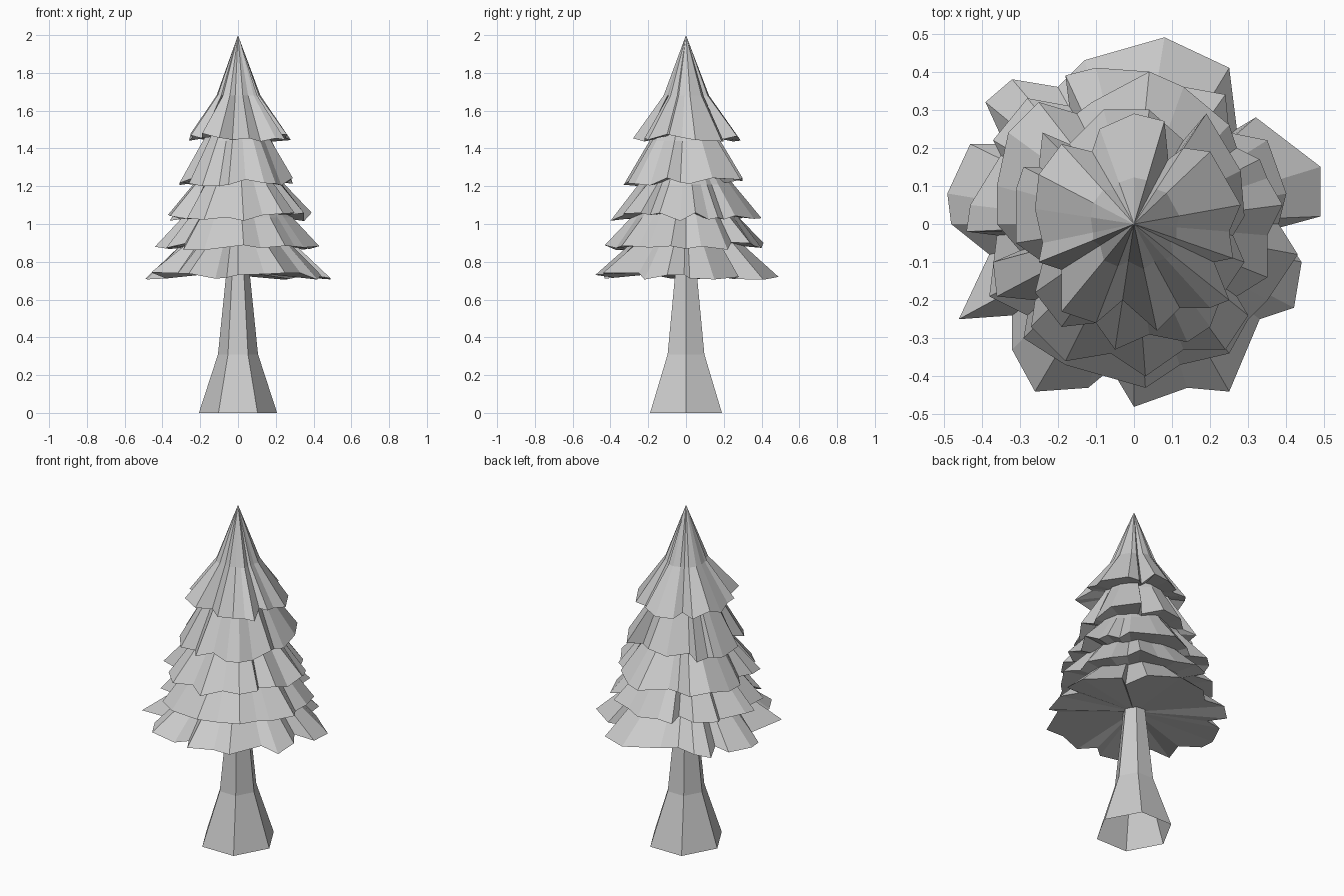
import bpy, bmesh, math, random

if "Cube" in bpy.data.objects:
    bpy.data.objects.remove(bpy.data.objects["Cube"])

random.seed(4)


def make_object(name, bm):
    bmesh.ops.recalc_face_normals(bm, faces=bm.faces)
    me = bpy.data.meshes.new(name)
    bm.to_mesh(me)
    bm.free()
    ob = bpy.data.objects.new(name, me)
    bpy.context.collection.objects.link(ob)
    return ob


def bridge(bm, a, b):
    n = len(a)
    for i in range(n):
        j = (i + 1) % n
        bm.faces.new((a[i], a[j], b[j], b[i]))


def fan(bm, ring, point):
    c = bm.verts.new(point)
    for i in range(len(ring)):
        bm.faces.new((ring[i], ring[(i + 1) % len(ring)], c))


def tier(name, outline, rim_z, mid_z, mid_r, apex_z):
    """Ragged skirt: rim, bend ring, hidden apex and shallow underside."""
    bm = bmesh.new()
    rim, mid = [], []
    mean = sum(math.hypot(x, y) for x, y in outline) / len(outline)
    for x, y in outline:
        r = math.hypot(x, y)
        rim.append(bm.verts.new((x, y, rim_z + random.uniform(-.02, .025))))
        k = mid_r * (.4 + .6 * r / mean) / r
        mid.append(bm.verts.new((x * k, y * k, mid_z)))
    bridge(bm, rim, mid)
    fan(bm, mid, (0, 0, apex_z))
    fan(bm, rim, (0, 0, rim_z + .03))
    return make_object(name, bm)


def pairs(text):
    v = [int(s) / 100 for s in text.split()]
    return list(zip(v[::2], v[1::2]))


# Flared six-sided trunk, open at the foot
bm = bmesh.new()
rings = []
for r, z in ((.207, 0), (.106, .31), (.06, .76), (.04, 1.2)):
    rings.append([bm.verts.new((r * math.cos(i * math.pi / 3),
                                1.06 * r * math.sin(i * math.pi / 3), z))
                  for i in range(6)])
for a, b in zip(rings, rings[1:]):
    bridge(bm, a, b)
bm.faces.new(rings[-1])
make_object("trunk", bm)

# Lowest skirt, outline counter-clockwise in hundredths
low = pairs("49 2 49 15 32 28 27 25 25 41 8 49 -13 43 -20 36 -32 38 -39 32 "
            "-34 21 -43 21 -49 8 -48 0 -38 -8 -46 -25 -32 -24 -32 -33 -26 -44 "
            "-12 -43 -6 -38 0 -48 14 -43 25 -44 33 -25 42 -22 44 -10 38 -1")
tier("branches_bottom", low, .722, .89, .29, 1.22)

# Middle skirts
lower = pairs("43 -8 38 0 40 8 35 22 25 24 24 34 13 36 4 40 -10 41 -18 39 "
              "-17 31 -28 33 -37 22 -35 18 -43 5 -44 -2 -36 -3 -38 -19 "
              "-28 -24 -29 -30 -18 -37 3 -43 12 -37 25 -34 30 -25 35 -20")
tier("branches_lower", lower, .88, 1.035, .28, 1.38)

middle = pairs("39 5 35 12 33 17 27 20 25 26 13 36 4 40 -11 32 -15 29 -25 32 "
               "-33 24 -36 10 -36 0 -30 -7 -37 -10 -36 -19 -26 -20 -27 -27 "
               "-18 -36 -6 -34 3 -40 13 -33 24 -33 30 -24 27 -19 35 -14 35 -3")
tier("branches_middle", middle, 1.035, 1.21, .24, 1.58)

upper = pairs("29 2 28 14 19 29 13 22 4 30 -8 30 -17 21 -24 24 -25 15 -29 15 "
              "-31 9 -31 -5 -24 -10 -26 -18 -19 -27 -10 -26 -5 -33 4 -29 "
              "14 -31 20 -27 23 -19 29 -10 26 -3")
tier("branches_upper", upper, 1.22, 1.44, .185, 1.8)

# Pointed crown
top = pairs("28 5 20 19 13 20 9 17 8 27 0 29 -9 25 -11 19 -19 21 -25 13 "
            "-26 4 -24 -5 -25 -10 -19 -12 -19 -23 -10 -26 -3 -20 6 -28 "
            "12 -22 20 -22 25 -20 21 -10 26 -9 25 -2")
tier("crown", top, 1.455, 1.68, .115, 2.0)
